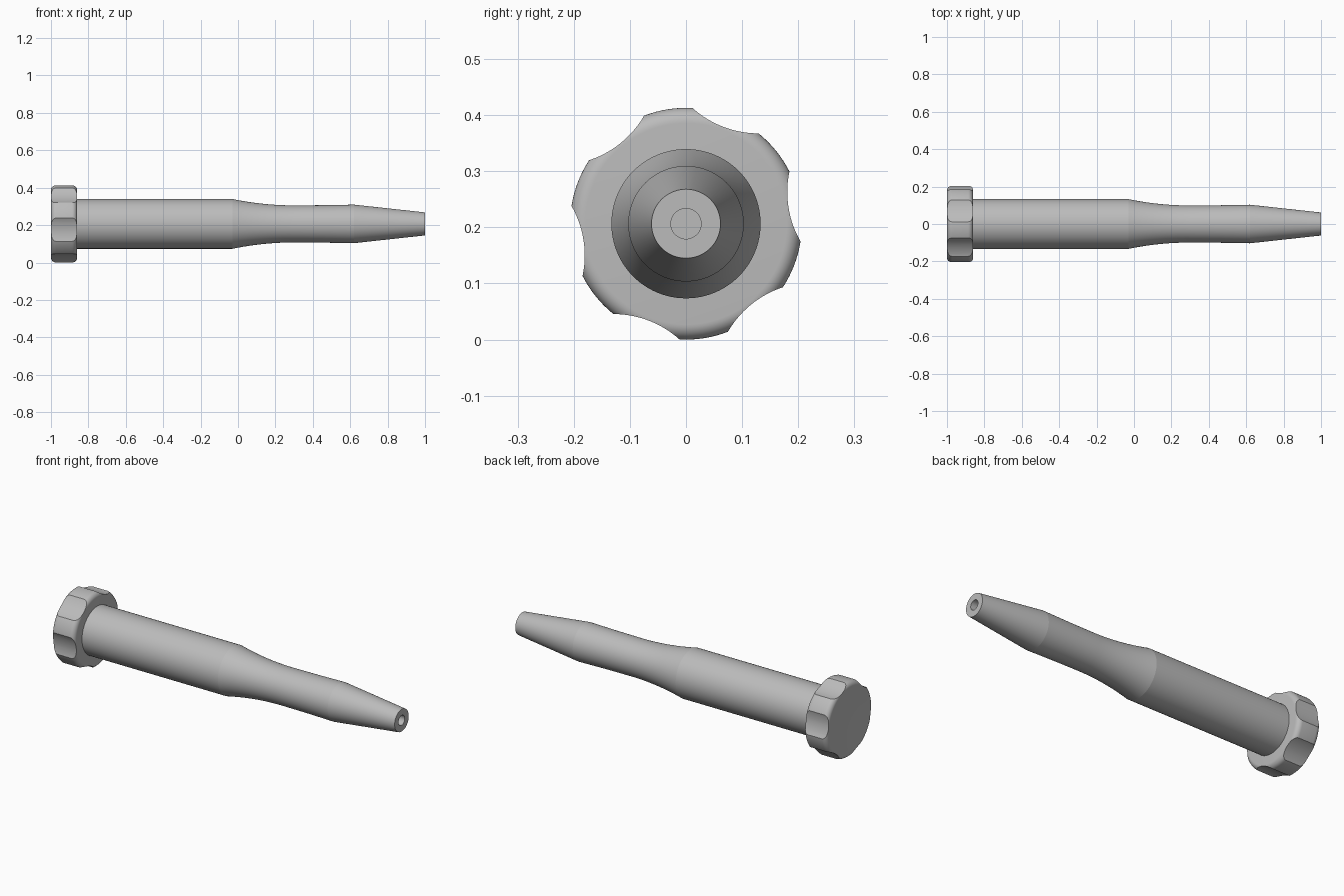
import bpy, bmesh
from math import cos, sin, pi, radians
from mathutils import Matrix, Vector

if "Cube" in bpy.data.objects:
    bpy.data.objects.remove(bpy.data.objects["Cube"], do_unlink=True)

AXIS_Z = 0.2065
grey = bpy.data.materials.new("plain grey")
grey.use_nodes = True
grey.diffuse_color = (0.5, 0.5, 0.5, 1)
grey.node_tree.nodes["Principled BSDF"].inputs["Base Color"].default_value = (0.5, 0.5, 0.5, 1)


def add_object(name, bm):
    bmesh.ops.recalc_face_normals(bm, faces=bm.faces)
    mesh = bpy.data.meshes.new(name)
    bm.to_mesh(mesh)
    bm.free()
    mesh.materials.append(grey)
    obj = bpy.data.objects.new(name, mesh)
    obj.location.z = AXIS_Z
    bpy.context.collection.objects.link(obj)
    return obj


def lathe(name, profile, steps=96):
    """Turn (x, radius) points about the x axis."""
    bm = bmesh.new()
    verts = [bm.verts.new((x, 0, r)) for x, r in profile]
    edges = [bm.edges.new(pair) for pair in zip(verts, verts[1:])]
    bmesh.ops.spin(bm, geom=verts + edges, cent=(0, 0, 0), axis=(1, 0, 0),
                   angle=2 * pi, steps=steps)
    bmesh.ops.remove_doubles(bm, verts=bm.verts, dist=1e-5)
    return add_object(name, bm)


def select_only(obj):
    bpy.ops.object.select_all(action='DESELECT')
    obj.select_set(True)
    bpy.context.view_layer.objects.active = obj


def smooth(obj, degrees):
    select_only(obj)
    bpy.ops.object.shade_smooth_by_angle(angle=radians(degrees))


# Shaft: straight barrel, curved waist, tapered nose and bored tip
barrel, waist = 0.133, 0.099
profile = [(-0.9, 0), (-0.9, barrel)]
for i in range(17):
    t = 1 - i / 16
    profile.append((0.3 - 0.33 * t, waist + (barrel - waist) * t * t))
profile += [(0.45, 0.1), (0.62, 0.103), (1, 0.0615), (1, 0.027), (0.7, 0.027), (0.7, 0)]
smooth(lathe("shaft", profile), 5)

# Knob: filleted disc with a shallow dished end
radius, fillet, x0, x1 = 0.2065, 0.027, -1.0, -0.86
rim = radius - fillet
profile = [(x0 + 0.012 * (1 - (i / 8) ** 2), rim * i / 8) for i in range(8)]
for cx, start in ((x0 + fillet, pi), (x1 - fillet, pi / 2)):
    for i in range(9):
        a = start - i * pi / 16
        profile.append((cx + fillet * cos(a), rim + fillet * sin(a)))
profile.append((x1, 0))
knob = lathe("knob", profile, 120)

# Six finger scallops cut around the knob
bm = bmesh.new()
for i in range(6):
    a = radians(9 + 60 * i)
    place = Matrix.Translation(Vector((-0.93, 0.362 * cos(a), 0.362 * sin(a))))
    bmesh.ops.create_cone(bm, cap_ends=True, segments=128, radius1=0.177, radius2=0.177,
                          depth=0.3, matrix=place @ Matrix.Rotation(pi / 2, 4, 'Y'))
cutter = add_object("scallop_cutter", bm)
cutter.hide_render = True
cut = knob.modifiers.new("scallops", 'BOOLEAN')
cut.operation, cut.solver, cut.object = 'DIFFERENCE', 'EXACT', cutter
select_only(knob)
bpy.ops.object.modifier_apply(modifier=cut.name)
bpy.data.objects.remove(cutter, do_unlink=True)
smooth(knob, 20)
